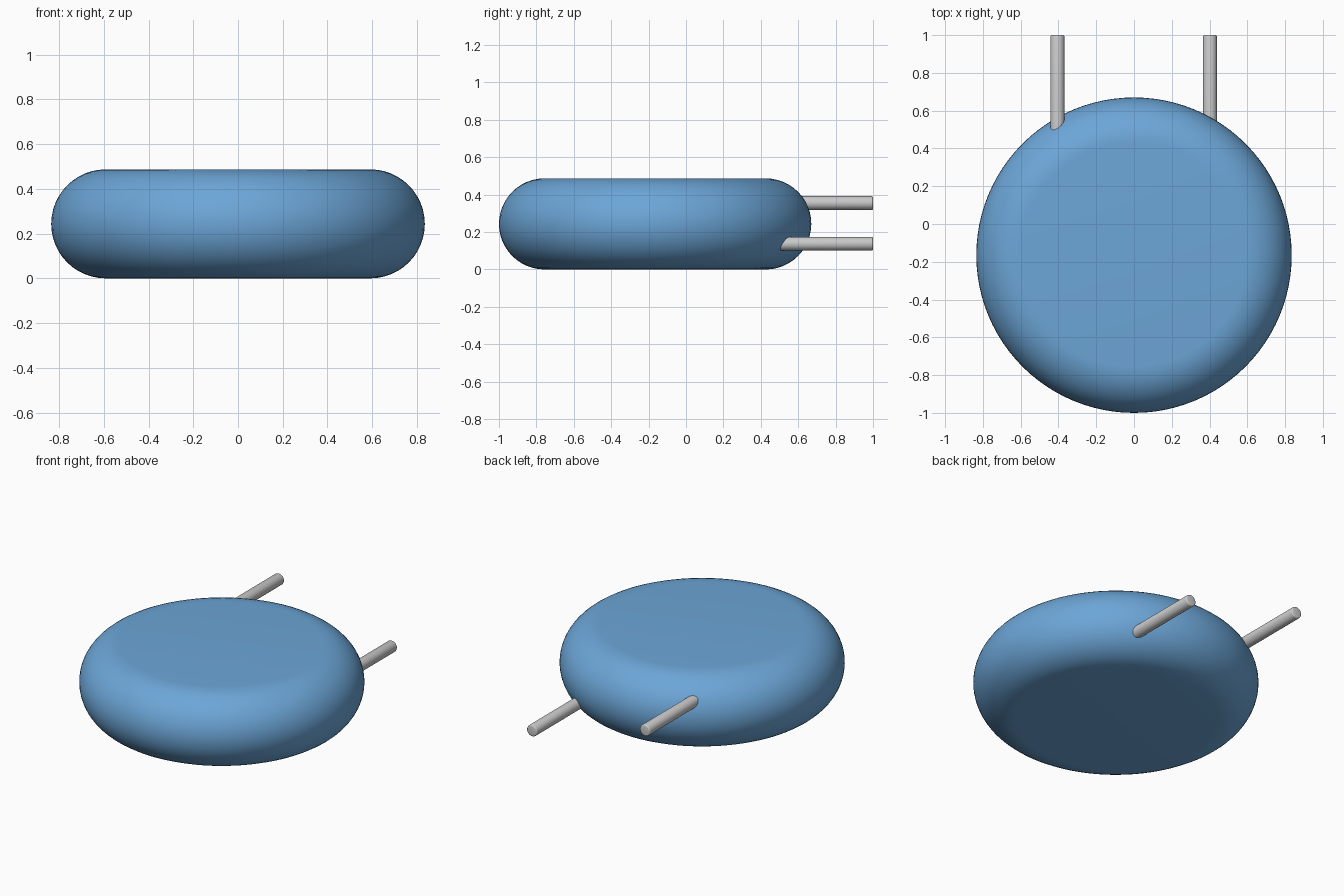
import bpy, bmesh, math
from mathutils import Matrix, Vector

if "Cube" in bpy.data.objects:
    bpy.data.objects.remove(bpy.data.objects["Cube"])

R, H, CY = 0.835, 0.487, -0.165   # body radius, height, centre y
EDGE = H / 2                      # fully rounded rim


def finish(bm, name, angle):
    bmesh.ops.recalc_face_normals(bm, faces=bm.faces)
    mesh = bpy.data.meshes.new(name)
    bm.to_mesh(mesh)
    bm.free()
    obj = bpy.data.objects.new(name, mesh)
    bpy.context.collection.objects.link(obj)
    bpy.ops.object.select_all(action='DESELECT')
    obj.select_set(True)
    bpy.context.view_layer.objects.active = obj
    bpy.ops.object.shade_smooth_by_angle(angle=math.radians(angle))
    return obj


# Disc body: half-round profile spun about z
bm = bmesh.new()
profile = [(0, 0)]
for i in range(25):
    a = -math.pi / 2 + math.pi * i / 24
    profile.append((R - EDGE + EDGE * math.cos(a), EDGE + EDGE * math.sin(a)))
profile.append((0, H))
verts = [bm.verts.new((r, 0, z)) for r, z in profile]
edges = [bm.edges.new(pair) for pair in zip(verts, verts[1:])]
bmesh.ops.spin(bm, geom=verts + edges, cent=(0, 0, 0), axis=(0, 0, 1),
               angle=2 * math.pi, steps=96, use_duplicate=False)
bmesh.ops.remove_doubles(bm, verts=bm.verts, dist=1e-5)
bmesh.ops.translate(bm, verts=bm.verts, vec=(0, CY, 0))
body = finish(bm, "disc_body", 30)
blue = bpy.data.materials.new("blue")
blue.diffuse_color = (0.15, 0.38, 0.68, 1)
blue.use_nodes = True
blue.node_tree.nodes["Principled BSDF"].inputs["Base Color"].default_value = blue.diffuse_color
body.data.materials.append(blue)


# Wire leads: leaving the back of the disc on opposite sides of its thickness
def lead(name, x, z, y0=0.45, y1=1.0, radius=0.037):
    bm = bmesh.new()
    place = (Matrix.Translation(Vector((x, (y0 + y1) / 2, z)))
             @ Matrix.Rotation(math.pi / 2, 4, 'X'))
    bmesh.ops.create_cone(bm, cap_ends=True, segments=32, radius1=radius,
                          radius2=radius, depth=y1 - y0, matrix=place)
    rim = [e for e in bm.edges if all(v.co.y > y1 - 1e-4 for v in e.verts)]
    bmesh.ops.bevel(bm, geom=rim, offset=0.008, segments=3, profile=0.5,
                    affect='EDGES')
    finish(bm, name, 40)


lead("left_lead", -0.405, 0.355)
lead("right_lead", 0.402, 0.137)
